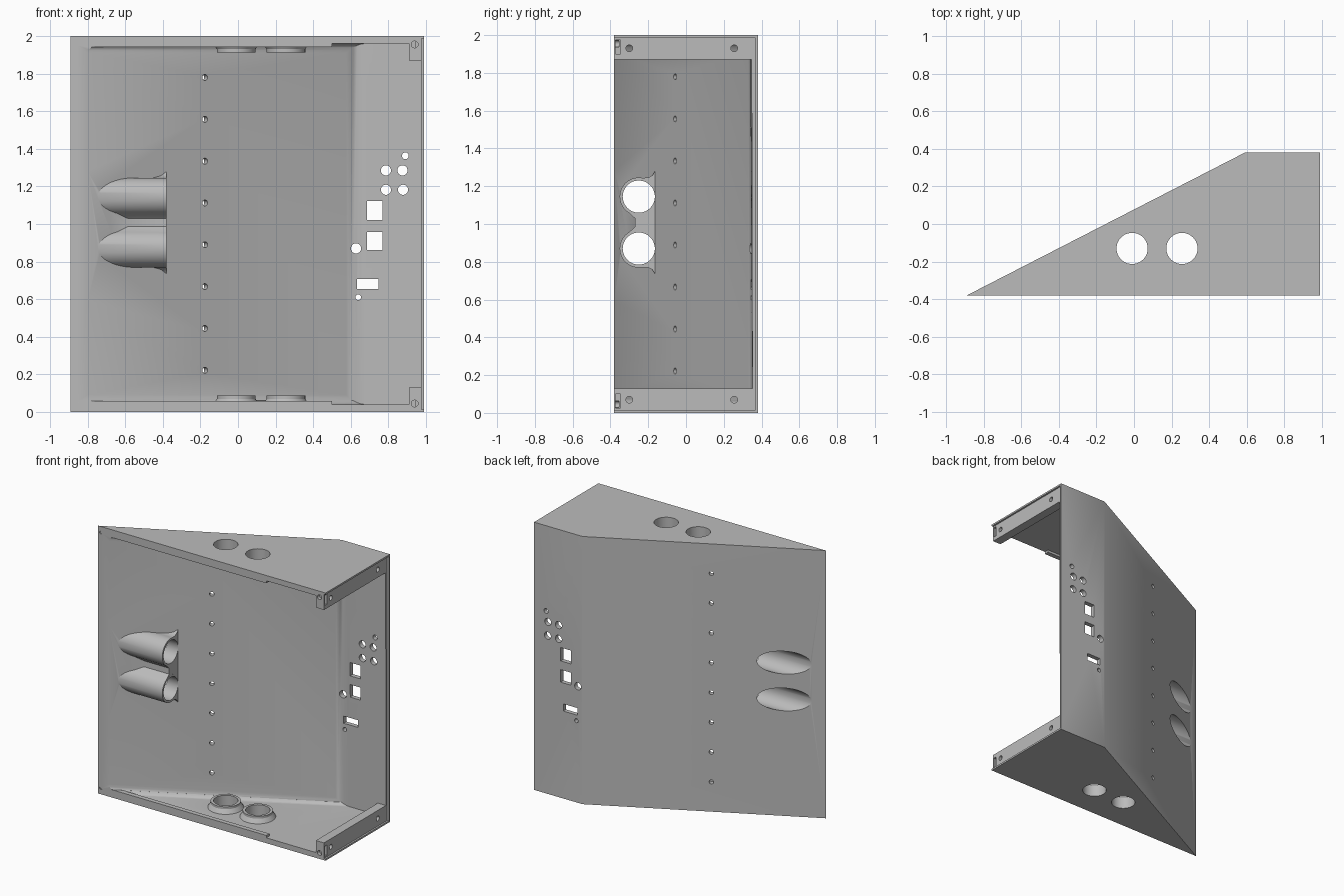
import bpy, bmesh, math
from mathutils import Matrix, Vector

old = bpy.data.objects.get("Cube")
if old:
    bpy.data.objects.remove(old, do_unlink=True)

grey = bpy.data.materials.new("plain grey")
grey.use_nodes = True
colour = (0.5, 0.5, 0.5, 1)
grey.diffuse_color = colour
grey.node_tree.nodes["Principled BSDF"].inputs["Base Color"].default_value = colour


def finish(bm, name):
    bmesh.ops.recalc_face_normals(bm, faces=bm.faces)
    mesh = bpy.data.meshes.new(name)
    bm.to_mesh(mesh)
    bm.free()
    mesh.materials.append(grey)
    ob = bpy.data.objects.new(name, mesh)
    bpy.context.collection.objects.link(ob)
    return ob


def prism(name, points, sweep, fillet=0):
    bm = bmesh.new()
    base = bm.faces.new([bm.verts.new(p) for p in points])
    out = bmesh.ops.extrude_face_region(bm, geom=[base])
    moved = [v for v in out["geom"] if isinstance(v, bmesh.types.BMVert)]
    bmesh.ops.translate(bm, verts=moved, vec=sweep)
    bmesh.ops.recalc_face_normals(bm, faces=bm.faces)
    if fillet:
        # round the inner edges of the sloping face
        bm.normal_update()
        slope = [f for f in bm.faces if f.normal.x < -0.3][0]
        edges = [e for e in slope.edges if max(v.co.x for v in e.verts) > 0]
        bmesh.ops.bevel(bm, geom=edges, offset=fillet, segments=5,
                        profile=0.5, affect='EDGES')
    return finish(bm, name)


def box(name, x, y, z):
    pts = [(x[0], y[0], z[0]), (x[1], y[0], z[0]), (x[1], y[1], z[0]), (x[0], y[1], z[0])]
    return prism(name, pts, (0, 0, z[1] - z[0]))


def rod(name, centre, axis, r, length, r2=None, sides=40):
    bm = bmesh.new()
    turn = Vector((0, 0, 1)).rotation_difference(Vector(axis)).to_matrix().to_4x4()
    bmesh.ops.create_cone(bm, cap_ends=True, segments=sides, radius1=r,
                          radius2=r if r2 is None else r2, depth=length,
                          matrix=Matrix.Translation(centre) @ turn)
    return finish(bm, name)


def combine(target, parts, operation='DIFFERENCE'):
    for part in parts:
        part.hide_render = True
        mod = target.modifiers.new("combine", 'BOOLEAN')
        mod.operation, mod.solver, mod.object = operation, 'EXACT', part
    graph = bpy.context.evaluated_depsgraph_get()
    mesh = bpy.data.meshes.new_from_object(target.evaluated_get(graph))
    target.modifiers.clear()
    target.data = mesh
    for part in parts:
        bpy.data.objects.remove(part, do_unlink=True)


# outer wedge and the hollow inside it
shell = prism("enclosure_shell", [(-0.89, -0.38, 0), (0.99, -0.38, 0),
                                  (0.99, 0.38, 0), (0.59, 0.38, 0)], (0, 0, 2))
hollow = prism("hollow", [(-1.033, -0.5, 0.04), (1.2, -0.5, 0.04),
                          (1.2, 0.352, 0.04), (0.62, 0.352, 0.04)], (0, 0, 1.92), 0.05)

# parts that stand inside the hollow
kept = []
tube_heights = (0.87, 1.145)
port_x = (-0.01, 0.255)
for z in tube_heights:
    kept.append(rod("tube", (-0.88, -0.25, z), (1, 0, 0), 0.101, 1.0, sides=64))
half = [(-0.3, 0.05), (-0.27, 0.022), (-0.27, -0.022), (-0.3, -0.05), (-0.3, -0.13),
        (-0.25, -0.236), (-0.2, -0.238), (-0.178, -0.25), (-0.165, -0.27), (-0.05, -0.27)]
outline = half[2:] + [(y, -h) for y, h in reversed(half[2:])]
kept.append(prism("tube_web", [(-1.3, y, 1.0075 + h) for y, h in outline], (0.9195, 0, 0)))
for side in (-1, 1):
    def level(d):
        return 1 + side * (1 - d)
    for x in port_x:
        kept.append(rod("collar", (x, -0.13, level(0.04)), (0, 0, -side), 0.103, 0.095))
        kept.append(rod("collar_flare", (x, -0.13, level(0.045)), (0, 0, -side),
                        0.135, 0.05, 0.103))
    zs = sorted((level(-0.1), level(0.13)))
    kept.append(box("side_rail", (0.91, 1.3), (-0.6, 0.4), zs))
    zs = sorted((level(-0.1), level(0.058)))
    kept.append(box("front_lip", (-1.2, 0.5), (-0.6, -0.345), zs))
combine(hollow, kept)
combine(shell, [hollow])

# openings
cuts = [box("cover_recess", (0.977, 1.2), (-0.6, 0.366), (0.013, 1.987))]
for z in tube_heights:
    cuts.append(rod("tube_bore", (-0.7, -0.25, z), (1, 0, 0), 0.085, 1.0, sides=64))
for side in (-1, 1):
    z_mid = 1 + side * 0.93
    for x in port_x:
        cuts.append(rod("port", (x, -0.13, 1 + side), (0, 0, 1), 0.083, 0.4))
    for y in (-0.3, 0.255):
        cuts.append(rod("rail_hole", (0.95, y, z_mid), (1, 0, 0), 0.018, 0.2, sides=20))
    cuts.append(box("rail_slot", (0.945, 1.1), (-0.373, -0.347),
                    sorted((1 + side * 0.9, 1 + side * 0.975))))
    for x, r in ((-0.868, 0.01), (0.94, 0.018)):
        cuts.append(rod("screw_hole", (x, -0.38, 1 + side * 0.955), (0, 1, 0), r, 0.05 if x > 0 else 0.012, sides=20))

# row of holes square to the sloping wall
slope_normal = Vector((-0.76, 1.48, 0)).normalized()
for i in range(8):
    cuts.append(rod("slope_hole", (-0.185, -0.04, 0.222 + i * 0.2225),
                    slope_normal, 0.016, 0.2, sides=20))

# connector openings in the back wall
for x, z, r in ((0.89, 1.363, 0.018), (0.787, 1.285, 0.027), (0.875, 1.285, 0.027),
                (0.787, 1.182, 0.027), (0.878, 1.182, 0.027), (0.628, 0.87, 0.027),
                (0.64, 0.61, 0.015)):
    cuts.append(rod("round_socket", (x, 0.38, z), (0, 1, 0), r, 0.2, sides=28))
for x, z in (((0.685, 0.77), (1.022, 1.122)), ((0.685, 0.77), (0.863, 0.957)),
             ((0.632, 0.748), (0.653, 0.707))):
    cuts.append(box("square_socket", x, (0.28, 0.48), z))
combine(shell, cuts)

# smooth curved surfaces, crisp edges
bpy.ops.object.select_all(action='DESELECT')
shell.select_set(True)
bpy.context.view_layer.objects.active = shell
bpy.ops.object.shade_smooth_by_angle(angle=math.radians(30))
